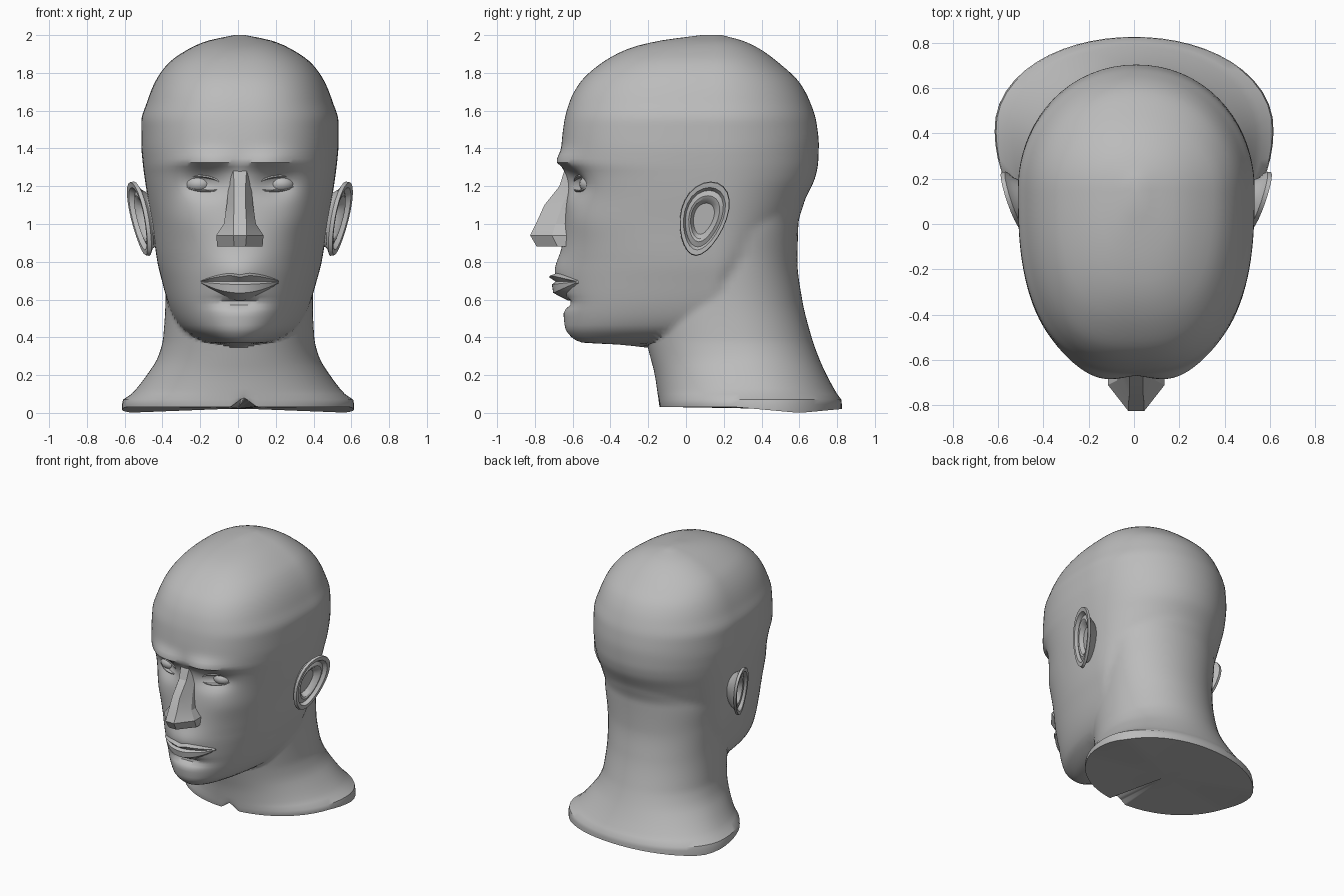
import bpy, bmesh, math

if "Cube" in bpy.data.objects:
    bpy.data.objects.remove(bpy.data.objects["Cube"])

grey = bpy.data.materials.new("plaster_grey")
grey.diffuse_color = (0.5, 0.5, 0.5, 1)
grey.use_nodes = True
grey.node_tree.nodes["Principled BSDF"].inputs["Base Color"].default_value = grey.diffuse_color
SHIFT = 0.01          # the face sits slightly off centre
AXIS = 0.15           # y of the vertical axis of the skull


def loft(name, rings, cap_start=True, cap_end=True, angle=35):
    """Join closed rings of points into one skin."""
    bm = bmesh.new()
    loops = [[bm.verts.new(p) for p in r] for r in rings]
    n = len(loops[0])
    for a, b in zip(loops, loops[1:]):
        for i in range(n):
            j = (i + 1) % n
            bm.faces.new((a[i], a[j], b[j], b[i]))
    for use, ring in ((cap_start, loops[0]), (cap_end, loops[-1])):
        if use:
            cap = bm.faces.new(ring)
            bmesh.ops.poke(bm, faces=[cap])
    bmesh.ops.recalc_face_normals(bm, faces=bm.faces)
    me = bpy.data.meshes.new(name)
    bm.to_mesh(me)
    bm.free()
    me.materials.append(grey)
    ob = bpy.data.objects.new(name, me)
    bpy.context.collection.objects.link(ob)
    bpy.ops.object.select_all(action='DESELECT')
    ob.select_set(True)
    bpy.context.view_layer.objects.active = ob
    bpy.ops.object.shade_smooth_by_angle(angle=math.radians(angle))
    return ob


def profile(rows, z):
    """Smooth interpolation of a table by height, without overshoot."""
    z = min(max(z, rows[0][0]), rows[-1][0])
    k = max(i for i in range(len(rows) - 1) if rows[i][0] <= z)
    h = rows[k + 1][0] - rows[k][0]
    t = (z - rows[k][0]) / h
    out = []
    for c in range(1, len(rows[0])):
        def slope(i):
            return (rows[i + 1][c] - rows[i][c]) / (rows[i + 1][0] - rows[i][0])

        def tangent(i):
            if i == 0 or i == len(rows) - 1:
                return slope(min(i, len(rows) - 2))
            a, b = slope(i - 1), slope(i)
            return 2 * a * b / (a + b) if a * b > 0 else 0
        out.append((2*t**3 - 3*t*t + 1) * rows[k][c] + (t**3 - 2*t*t + t) * h * tangent(k)
                   + (3*t*t - 2*t**3) * rows[k + 1][c] + (t**3 - t*t) * h * tangent(k + 1))
    return out


# height, front y, back y, half width
SKULL = [(0.345, -0.20, 0.2, 0.05), (0.362, -0.36, 0.2, 0.10), (0.372, -0.55, 0.2, 0.17),
         (0.40, -0.605, 0.2, 0.24), (0.45, -0.64, 0.2, 0.31), (0.55, -0.65, 0.25, 0.365),
         (0.70, -0.655, 0.35, 0.41), (0.80, -0.655, 0.45, 0.435), (1.0, -0.645, 0.57, 0.465),
         (1.15, -0.635, 0.64, 0.49), (1.25, -0.64, 0.685, 0.505), (1.33, -0.66, 0.70, 0.515),
         (1.42, -0.658, 0.703, 0.522), (1.54, -0.645, 0.69, 0.522), (1.65, -0.615, 0.655, 0.49),
         (1.75, -0.56, 0.60, 0.45), (1.85, -0.45, 0.495, 0.38), (1.93, -0.30, 0.385, 0.265),
         (1.97, -0.14, 0.30, 0.17), (2.0, 0.08, 0.19, 0.03)]
# height, front y, back y, half width, centre y
NECK = [(0.02, -0.14, 0.825, 0.615, 0.42), (0.06, -0.145, 0.825, 0.615, 0.42),
        (0.10, -0.15, 0.80, 0.565, 0.40), (0.20, -0.165, 0.745, 0.485, 0.35),
        (0.30, -0.19, 0.70, 0.425, 0.30), (0.40, -0.215, 0.665, 0.40, 0.27),
        (0.60, -0.25, 0.615, 0.39, 0.25), (0.80, -0.20, 0.59, 0.40, 0.25),
        (1.0, -0.10, 0.595, 0.42, 0.25), (1.15, -0.10, 0.63, 0.42, 0.25),
        (1.3, -0.10, 0.60, 0.35, 0.25)]


def oval(x, y, front, back, w, c, n):
    if y < c:
        return abs(x / w)**n + abs((y - c) / (c - front))**n
    return abs(x / w)**2.05 + abs((y - c) / (back - c))**2.05


def bump(x, z, cx, cz, sx, sz):
    return math.exp(-((x - cx) / sx)**2 - ((z - cz) / sz)**2)


def face_relief(x, z):
    """Forward offset of the face: brow, eye sockets, mouth, chin crease."""
    ax = abs(x)
    d = 0.04 * bump(ax, z, 0.17, 1.325, 0.14, 0.06 if z > 1.325 else 0.022)
    d -= 0.065 * bump(ax, z, 0.19, 1.215, 0.11, 0.07)
    d += 0.04 * bump(x, z, 0, 0.75, 0.15, 0.09)
    d -= 0.05 * bump(x, z, 0, 0.585, 0.13, 0.03)
    d += 0.015 * bump(ax, z, 0.3, 1.02, 0.12, 0.10)
    return d


# Head and neck: one skin around the union of skull and neck ovals
heights = [0.02, 0.045, 0.07] + [0.1 + 0.03 * i for i in range(8)]
heights += [0.33, 0.345, 0.354, 0.362, 0.367, 0.372, 0.385]
heights += [0.4 + 0.0215 * i for i in range(70)]
heights += [1.905, 1.925, 1.945, 1.96, 1.972, 1.984, 1.993, 2.0]
SEG = 104
rings = []
for z in heights:
    fs, bs, ws = profile(SKULL, z)
    fn, bn, wn, cn = profile(NECK, z)
    n = 2.2 + 0.4 * min(1, max(0, (z - 0.8) / 0.5))
    ring = []
    for k in range(SEG):
        t = 2 * math.pi * k / SEG
        a = t - 0.55 * math.sin(t)
        lo, hi = 0, 1.5
        for _ in range(22):
            r = (lo + hi) / 2
            x, y = r * math.sin(a), AXIS - r * math.cos(a)
            inside = z >= 0.345 and oval(x, y, fs, bs, ws, AXIS, n) < 1
            inside = inside or (z <= 1.3 and oval(x, y, fn, bn, wn, cn, 2.1) < 1)
            lo, hi = (r, hi) if inside else (lo, r)
        pz = z
        if y < -0.25:
            y -= face_relief(x, z)
        if z == heights[0]:     # uneven cut with a small notch in front
            pz = 0.032 - 0.032 * max(0, 1 - abs(y - 0.6) / 0.35)
        if z < 0.1 and y < 0.1:
            pz += 0.05 * max(0, 1 - abs(x - 0.03) / 0.07) * (0.1 - z) / 0.08
        ring.append((x + SHIFT * min(1, z), y, pz))
    rings.append(ring)
loft("head_and_neck", rings, angle=40)

# Nose: height, ridge y, ridge half width, side half width, side y
nose = []
for z, ry, rw, sw, sy in [(1.28, -0.645, 0.035, 0.055, -0.61), (1.20, -0.67, 0.03, 0.06, -0.61),
                          (1.10, -0.75, 0.03, 0.07, -0.655), (1.0, -0.795, 0.035, 0.085, -0.69),
                          (0.94, -0.825, 0.035, 0.125, -0.71), (0.88, -0.79, 0.03, 0.12, -0.68)]:
    nose.append([(SHIFT + px, py, z) for px, py in
                 [(-sw, -0.5), (-sw, sy), (-rw, ry), (rw, ry), (sw, sy), (sw, -0.5)]])
loft("nose", nose, angle=20)

# Lips: a section swept from corner to corner
lips = []
for i in range(-8, 9):
    t = i / 8
    y, s = -0.725 + 0.135 * t * t, 1 - 0.9 * t * t
    dip = 0.012 * math.exp(-(t / 0.15)**2)
    lips.append([(SHIFT + 0.205 * t, -0.45 if dy is None else y + dy * (0.3 + 0.7 * s), 0.695 + dz * s)
                 for dy, dz in [(None, 0.05), (0.05, 0.055 - dip), (0, 0.035 - dip), (0.035, 0.0),
                                (0.015, -0.015), (0.022, -0.06), (0.10, -0.10), (None, -0.10)]])
loft("lips", lips, angle=25)


def almond(side, scale, out):
    pts = []
    for k in range(20):
        a = 2 * math.pi * k / 20
        dx = 0.1 * scale * math.cos(a)
        dz = 0.1 * (scale - 0.62) * math.sin(a) * (1 if math.sin(a) > 0 else 0.8)
        pts.append((SHIFT + side * (0.2 + dx), -0.56 + 0.4 * dx + 2 * dx * dx - out, 1.21 + dz + 0.08 * dx))
    return pts


def ear_ring(side, scale, push):
    pts = []
    for k in range(24):
        a = 2 * math.pi * k / 24
        dz = 0.197 * scale * math.sin(a)
        dy = 0.125 * scale * math.cos(a) * (1 + 0.2 * math.sin(a)) + 0.2 * dz
        x = 0.535 + 0.3 * dy + 0.15 * dz + push
        pts.append((SHIFT + side * x, 0.092 + dy, 1.028 + dz))
    return pts


for side, label in ((-1, "left"), (1, "right")):
    # Eyelids around the eyeball
    loft(label + "_eyelids", [almond(side, s, o) for s, o in
                              ((1.2, -0.03), (1.1, 0.012), (1.03, 0.014), (0.95, -0.012))],
         cap_start=False, angle=25)
    bpy.ops.mesh.primitive_uv_sphere_add(segments=24, ring_count=16, radius=0.1,
                                         location=(SHIFT + side * 0.215, -0.465, 1.212))
    eye = bpy.context.object
    eye.name = label + "_eyeball"
    eye.scale = (0.85, 1, 0.6)
    eye.data.materials.append(grey)
    bpy.ops.object.shade_smooth_by_angle()
    # Ear: back of shell, rim, inner fold and bowl
    loft(label + "_ear", [ear_ring(side, s, p) for s, p in
                          ((0.6, -0.10), (0.82, -0.035), (1.0, -0.015), (0.98, 0.005), (0.84, 0.003),
                           (0.76, -0.022), (0.62, -0.012), (0.54, -0.018), (0.42, -0.05))], angle=30)
